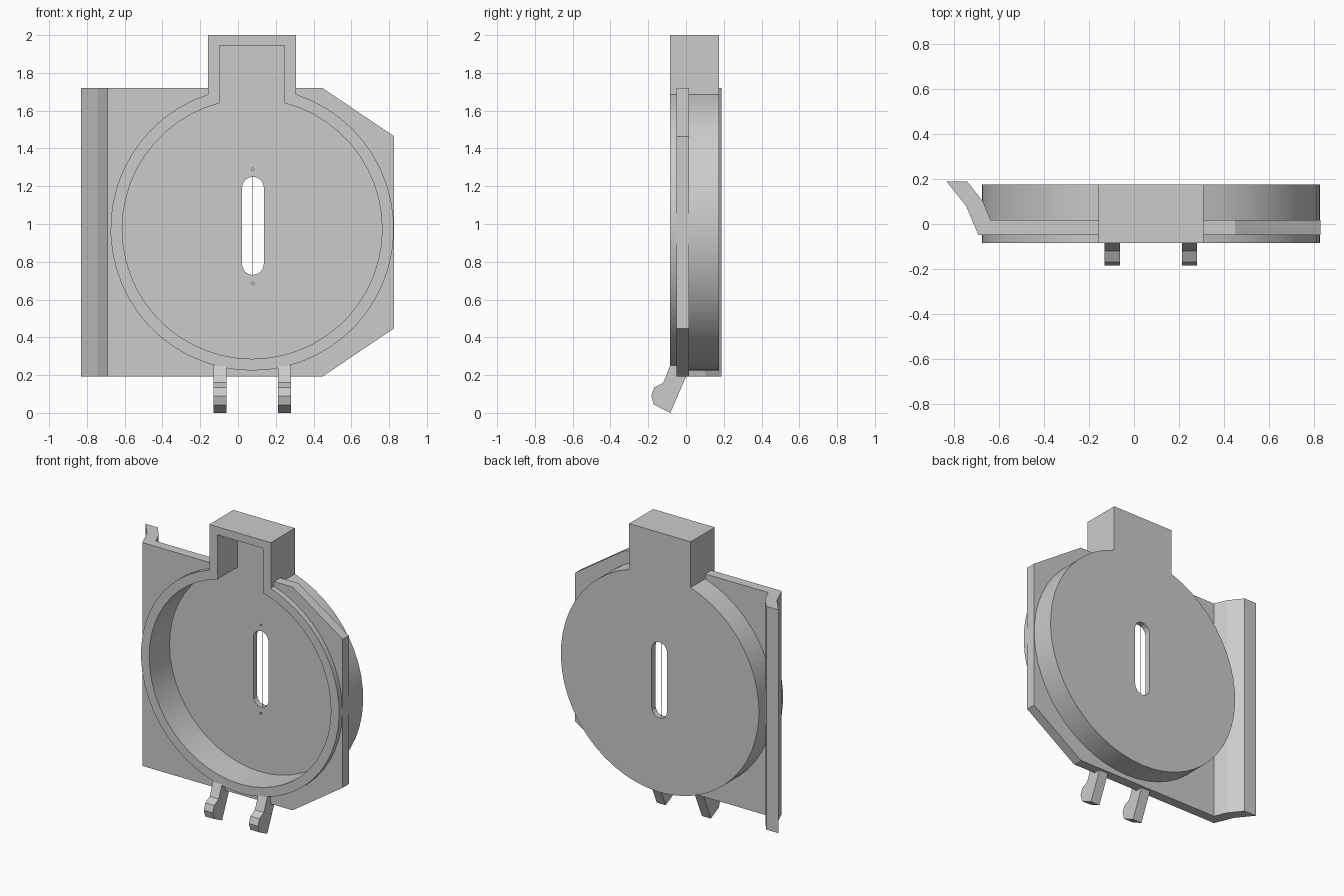
import bpy, bmesh
from math import sin, cos, asin, pi, radians

if "Cube" in bpy.data.objects:
    bpy.data.objects.remove(bpy.data.objects["Cube"])

CX, CZ = 0.075, 0.974      # centre of the round dish
FRONT, FLOOR, BACK = -0.085, 0.135, 0.175


def prism(name, pts, a, b, place):
    """Extrude a 2D outline from depth a to b; place(u, v, depth) gives xyz."""
    bm = bmesh.new()
    lo = [bm.verts.new(place(u, v, a)) for u, v in pts]
    hi = [bm.verts.new(place(u, v, b)) for u, v in pts]
    bm.faces.new(lo)
    bm.faces.new(hi)
    for i in range(len(pts)):
        j = (i + 1) % len(pts)
        bm.faces.new((lo[i], lo[j], hi[j], hi[i]))
    bmesh.ops.recalc_face_normals(bm, faces=bm.faces[:])
    me = bpy.data.meshes.new(name)
    bm.to_mesh(me)
    bm.free()
    ob = bpy.data.objects.new(name, me)
    bpy.context.collection.objects.link(ob)
    return ob


def along_y(u, v, d): return (u, d, v)
def along_z(u, v, d): return (u, v, d)
def along_x(u, v, d): return (d, u, v)


def keyhole(r, half, top, n=48):
    """Circle with a rectangular tab rising from its top."""
    phi = asin(half / r)
    span = 2 * pi - 2 * phi
    pts = [(CX + r * cos(pi / 2 + phi + span * i / n),
            CZ + r * sin(pi / 2 + phi + span * i / n)) for i in range(n + 1)]
    return pts + [(CX + half, top), (CX - half, top)]


def slot(x, z0, z1, r, n=8):
    """Vertical rounded slot outline."""
    arc = [pi * i / n for i in range(n + 1)]
    return ([(x + r * cos(t), z1 - r + r * sin(t)) for t in arc] +
            [(x - r * cos(t), z0 + r - r * sin(t)) for t in arc])


def circle(x, z, r, n=10):
    return [(x + r * cos(2 * pi * i / n), z + r * sin(2 * pi * i / n)) for i in range(n)]


def cut(ob, cutter):
    cutter.hide_render = True
    m = ob.modifiers.new("cut", 'BOOLEAN')
    m.operation, m.solver, m.object = 'DIFFERENCE', 'EXACT', cutter
    bpy.context.view_layer.objects.active = ob
    bpy.ops.object.modifier_apply(modifier=m.name)
    bpy.data.objects.remove(cutter)


# Round dish with tab, hollowed from the front
dish = prism("dish", keyhole(0.75, 0.233, 2.0), FRONT, BACK, along_y)
cut(dish, prism("pocket", keyhole(0.688, 0.172, 1.945), FRONT - 0.1, FLOOR, along_y))
SX = 0.079
cut(dish, prism("slot", slot(SX, 0.73, 1.25, 0.058), 0, 0.3, along_y))
for z in (1.29, 0.685):    # pin holes above and below the slot
    cut(dish, prism("pin_hole", circle(SX, z, 0.007), 0.1, FLOOR + 0.02, along_y))
bpy.ops.object.select_all(action='DESELECT')
dish.select_set(True)
bpy.context.view_layer.objects.active = dish
bpy.ops.object.shade_smooth_by_angle(angle=radians(20))

# Fine wire spanning the slot
prism("slot_wire", circle(SX, 0.155, 0.0015, 6), 0.725, 1.255, along_z)

# Mounting plate with bent lip on the left
profile = [(0.827, -0.049), (0.827, 0.017), (-0.635, 0.017), (-0.67, 0.1),
           (-0.74, 0.189), (-0.832, 0.189), (-0.745, 0.08), (-0.69, -0.049)]
plate = prism("mounting_plate", profile, 0.192, 1.72, along_z)
# Chamfered right corners
bm = bmesh.new()
bm.from_mesh(plate.data)
for z, s in ((1.72, 1), (0.192, -1)):
    res = bmesh.ops.bisect_plane(bm, geom=bm.verts[:] + bm.edges[:] + bm.faces[:],
                                 plane_co=(0.447, 0, z), plane_no=(0.256, 0, 0.38 * s),
                                 clear_outer=True)
    edges = [e for e in res["geom_cut"] if isinstance(e, bmesh.types.BMEdge)]
    bmesh.ops.holes_fill(bm, edges=edges)
bmesh.ops.recalc_face_normals(bm, faces=bm.faces[:])
bm.to_mesh(plate.data)
bm.free()
# Open the plate where the dish passes through
cut(plate, prism("opening", keyhole(0.72, 0.2, 1.97), -0.3, 0.3, along_y))

# Hooked clips at the bottom
clip = [(-0.035, 0.252), (-0.083, 0.252), (-0.12, 0.16), (-0.168, 0.135), (-0.184, 0.09),
        (-0.17, 0.043), (-0.083, 0.0), (0.0, 0.192), (0.0, 0.225)]
for name, side in (("clip_left", -1), ("clip_right", 1)):
    x = CX + side * 0.171
    prism(name, clip, x - 0.034, x + 0.034, along_x)
